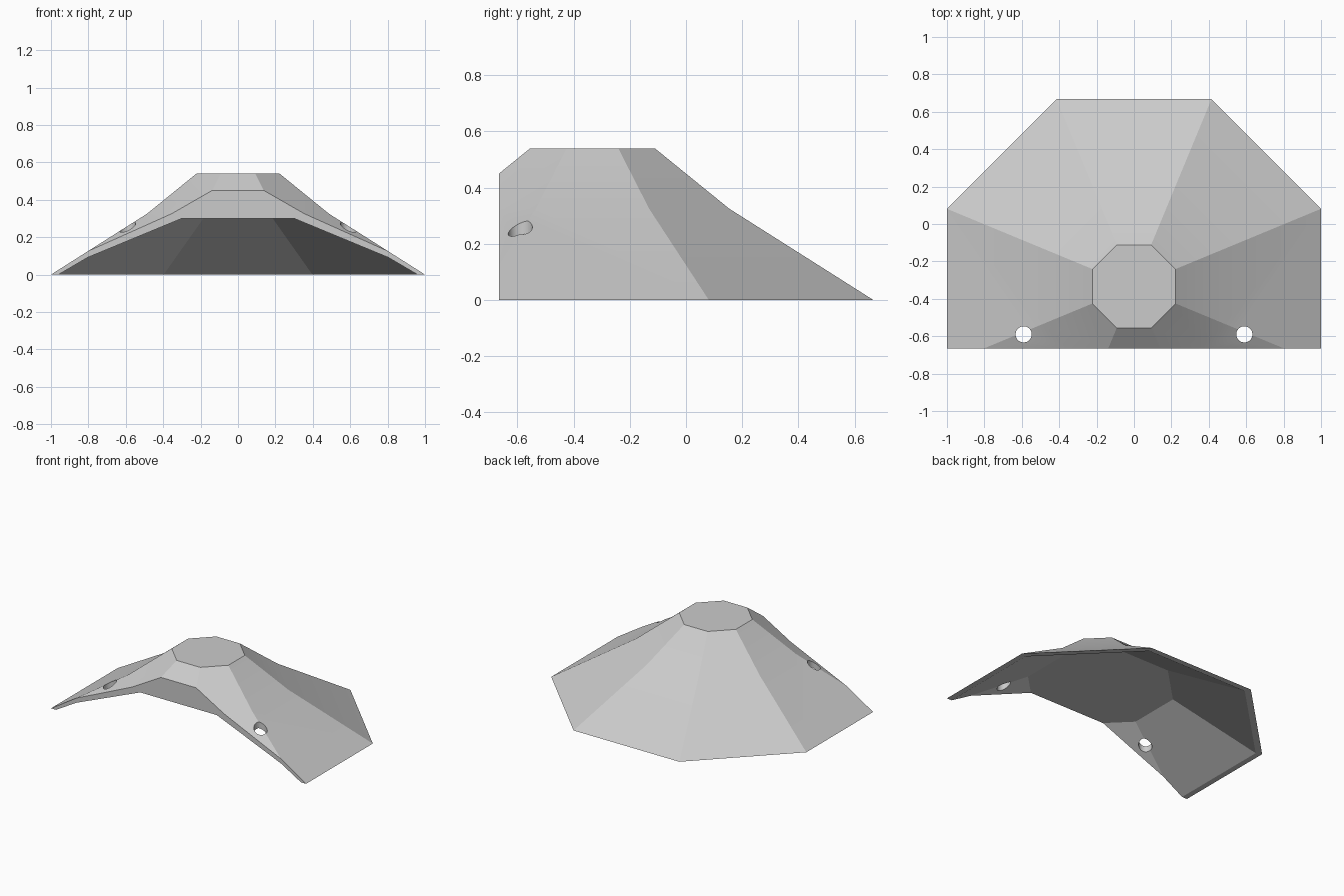
import bpy, bmesh, math
from mathutils import Vector

cube = bpy.data.objects.get("Cube")
if cube:
    bpy.data.objects.remove(cube, do_unlink=True)

CENTRE_Y = -0.333   # axis of the octagonal canopy
FRONT_Y = -0.666    # plane where the front is sliced open

grey = bpy.data.materials.new("plain_grey")
grey.use_nodes = True
grey.diffuse_color = (0.6, 0.6, 0.6, 1)
grey.node_tree.nodes["Principled BSDF"].inputs["Base Color"].default_value = (0.6, 0.6, 0.6, 1)


def prism(name, rings, sides, centre):
    """Closed solid lofted through (apothem, height) rings of regular polygons."""
    bm = bmesh.new()
    loops = []
    for apothem, z in rings:
        radius = apothem / math.cos(math.pi / sides)
        angles = [(i + 0.5) * math.tau / sides for i in range(sides)]
        loops.append([bm.verts.new((centre[0] + radius * math.cos(a),
                                    centre[1] + radius * math.sin(a), z)) for a in angles])
    for low, high in zip(loops, loops[1:]):
        for i in range(sides):
            j = (i + 1) % sides
            bm.faces.new((low[i], low[j], high[j], high[i]))
    bm.faces.new(reversed(loops[0]))
    bm.faces.new(loops[-1])
    mesh = bpy.data.meshes.new(name)
    bm.to_mesh(mesh)
    bm.free()
    mesh.materials.append(grey)
    obj = bpy.data.objects.new(name, mesh)
    bpy.context.collection.objects.link(obj)
    return obj


def subtract(target, cutter):
    """Cut one solid out of another, then discard the cutter."""
    cutter.hide_render = True
    mod = target.modifiers.new("cut", 'BOOLEAN')
    mod.operation = 'DIFFERENCE'
    mod.solver = 'EXACT'
    mod.object = cutter
    bpy.context.view_layer.objects.active = target
    bpy.ops.object.modifier_apply(modifier=mod.name)
    bpy.data.objects.remove(cutter, do_unlink=True)


# Outer canopy: two-pitch octagonal frustum with a flat cap
axis = (0, CENTRE_Y)
canopy = prism("canopy_shell", [(1.0, 0), (0.487, 0.325), (0.222, 0.54)], 8, axis)

# Slice the front off flat
bm = bmesh.new()
bm.from_mesh(canopy.data)
cut = bmesh.ops.bisect_plane(bm, geom=bm.verts[:] + bm.edges[:] + bm.faces[:],
                             plane_co=Vector((0, FRONT_Y, 0)),
                             plane_no=Vector((0, -1, 0)), clear_outer=True)
rim = [e for e in cut["geom_cut"] if isinstance(e, bmesh.types.BMEdge)]
bmesh.ops.contextual_create(bm, geom=rim)
bmesh.ops.recalc_face_normals(bm, faces=bm.faces)
bm.to_mesh(canopy.data)
bm.free()

# Hollow underside: single-pitch cavity, extended below the base for a clean cut
slope = (0.96 - 0.448) / 0.3
subtract(canopy, prism("cavity_cutter", [(0.96 + 0.1 * slope, -0.1), (0.448, 0.3)], 8, axis))

# Vertical fixing holes near the front corners
for side in (-1, 1):
    subtract(canopy, prism("hole_cutter", [(0.043, -0.2), (0.043, 0.8)], 32, (0.59 * side, -0.59)))

# Crisp facets, smooth hole walls
bpy.ops.object.select_all(action='DESELECT')
canopy.select_set(True)
bpy.context.view_layer.objects.active = canopy
bpy.ops.object.shade_smooth_by_angle(angle=math.radians(12))
